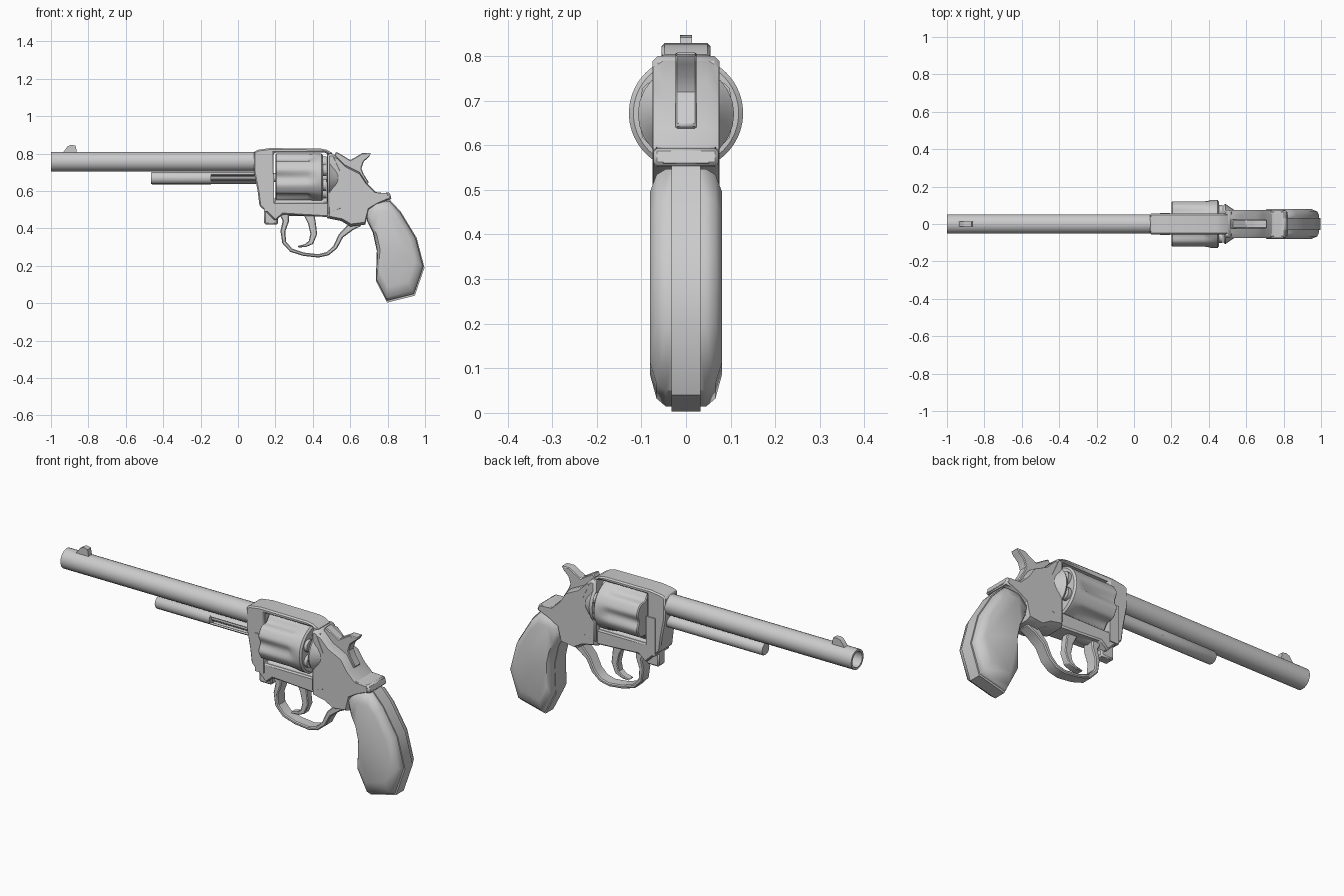
import bpy, bmesh
from math import sin, cos, pi, radians
from mathutils import Vector


def loft(name, rings, angle=35, bevel=0):
    """Skin a list of equal-length point rings and cap both ends."""
    bm = bmesh.new()
    vs = [[bm.verts.new(p) for p in r] for r in rings]
    n = len(rings[0])
    for a, b in zip(vs, vs[1:]):
        for i in range(n):
            j = (i + 1) % n
            bm.faces.new((a[i], a[j], b[j], b[i]))
    bm.faces.new(vs[0])
    bm.faces.new(vs[-1])
    bmesh.ops.recalc_face_normals(bm, faces=bm.faces)
    me = bpy.data.meshes.new(name)
    bm.to_mesh(me)
    bm.free()
    ob = bpy.data.objects.new(name, me)
    bpy.context.collection.objects.link(ob)
    bpy.ops.object.select_all(action='DESELECT')
    ob.select_set(True)
    bpy.context.view_layer.objects.active = ob
    bpy.ops.object.shade_smooth_by_angle(angle=radians(angle))
    if bevel:
        m = ob.modifiers.new("soft_edges", 'BEVEL')
        m.width = bevel
        m.segments = 1
        m.limit_method = 'ANGLE'
        m.angle_limit = radians(40)
    return ob


def plate(name, prof, steps, **kw):
    """Side profile (x, z) carried through (y, scale) steps."""
    cx = sum(p[0] for p in prof) / len(prof)
    cz = sum(p[1] for p in prof) / len(prof)
    return loft(name, [[(cx + (x - cx) * s, y, cz + (z - cz) * s) for x, z in prof]
                       for y, s in steps], **kw)


def flat(name, prof, w, **kw):
    return plate(name, prof, [(-w, 1), (w, 1)], **kw)


def turned(name, steps, y=0, z=0, n=20, **kw):
    """Round part along x from (x, radius) steps."""
    return loft(name, [[(x, y + r * cos(2 * pi * i / n), z + r * sin(2 * pi * i / n))
                        for i in range(n)] for x, r in steps], **kw)


def strip(name, path, w, **kw):
    """Bar following (x, z, thickness) points, half width w in y."""
    rings = []
    for i, (x, z, t) in enumerate(path):
        a, b = path[max(i - 1, 0)], path[min(i + 1, len(path) - 1)]
        d = Vector((b[0] - a[0], b[1] - a[1])).normalized() * t / 2
        rings.append([(x - d.y, -w, z + d.x), (x - d.y, w, z + d.x),
                      (x + d.y, w, z - d.x), (x + d.y, -w, z - d.x)])
    return loft(name, rings, **kw)


# Barrel with open bore, and front sight
turned("barrel", [(0.15, 0.052), (-1, 0.052), (-1, 0.041), (-0.7, 0.041)], z=0.757, n=24)
flat("front_sight", [(-0.945, 0.795), (-0.925, 0.82), (-0.91, 0.84), (-0.89, 0.847),
                     (-0.868, 0.842), (-0.86, 0.795)], 0.014)

# Ejector: closed tube, slotted tube and inner rod
turned("ejector_tube", [(-0.465, 0.03), (-0.46, 0.033), (-0.145, 0.033)], z=0.669, n=16)
arc = [radians(-145 + 290 * i / 12) for i in range(13)]
section = ([(0.033 * cos(a), 0.669 + 0.033 * sin(a)) for a in arc]
           + [(0.024 * cos(a), 0.669 + 0.024 * sin(a)) for a in reversed(arc)])
loft("ejector_slot", [[(x, y, z) for y, z in section] for x in (-0.145, 0.15)])
turned("ejector_rod", [(-0.15, 0.013), (0.2, 0.013)], z=0.669, n=10)

# Frame: collar, top strap, front column and bottom strap
flat("frame_front", [(0.085, 0.70), (0.085, 0.81), (0.105, 0.82), (0.17, 0.829), (0.44, 0.827),
                     (0.475, 0.82), (0.51, 0.80), (0.48, 0.795), (0.47, 0.805), (0.19, 0.805),
                     (0.19, 0.54), (0.49, 0.54), (0.49, 0.46), (0.24, 0.475), (0.20, 0.44),
                     (0.15, 0.49), (0.115, 0.52), (0.105, 0.60)], 0.055, bevel=0.01)
flat("front_plate", [(0.14, 0.49), (0.14, 0.69), (0.192, 0.69), (0.192, 0.49)], 0.06)
flat("front_knob", [(0.14, 0.42), (0.14, 0.5), (0.215, 0.5), (0.215, 0.42)], 0.028, bevel=0.008)
turned("crane", [(0.195, 0.045), (0.2, 0.05), (0.48, 0.05)], z=0.515, n=12)

# Rear frame with chamfered sides
flank = [(0.475, 0.80), (0.52, 0.79), (0.57, 0.74), (0.65, 0.70), (0.69, 0.64), (0.74, 0.592),
         (0.81, 0.588), (0.82, 0.56), (0.75, 0.53), (0.70, 0.50), (0.68, 0.42), (0.60, 0.41),
         (0.55, 0.44), (0.475, 0.455)]
plate("rear_frame", flank, [(-0.074, 0.92), (-0.05, 1), (0.05, 1), (0.074, 0.92)], angle=40)
flat("frame_shoulder", [(0.478, 0.47), (0.478, 0.80), (0.515, 0.80), (0.56, 0.70), (0.56, 0.5)],
     0.075, bevel=0.012)
turned("recoil_shield", [(0.478, 0.1), (0.49, 0.108), (0.505, 0.095), (0.56, 0.06)], z=0.67, n=24)

# Fluted cylinder
CZ, N = 0.672, 72


def drum_ring(x, r, depth):
    pts = []
    for i in range(N):
        a = 2 * pi * i / N
        rr = r - depth * max(0, cos(6 * a) + 0.25) / 1.25
        pts.append((x, rr * cos(a), CZ + rr * sin(a)))
    return pts


loft("cylinder", [drum_ring(*s) for s in ((0.2, 0.122, 0.02), (0.205, 0.128, 0.022),
                                          (0.37, 0.128, 0.022), (0.41, 0.128, 0),
                                          (0.447, 0.128, 0), (0.455, 0.118, 0))])
for k in range(6):
    a = radians(60 * k + 30)
    turned(f"cartridge_rim_{k + 1}", [(0.45, 0.032), (0.472, 0.032)],
           y=0.08 * cos(a), z=CZ + 0.08 * sin(a), n=12)
turned("cylinder_pin", [(0.185, 0.025), (0.49, 0.025)], z=CZ, n=12)

# Hammer with spur
flat("hammer", [(0.515, 0.79), (0.525, 0.81), (0.56, 0.79), (0.60, 0.765), (0.635, 0.785),
                (0.665, 0.803), (0.712, 0.802), (0.70, 0.782), (0.672, 0.757), (0.66, 0.72),
                (0.672, 0.69), (0.70, 0.645), (0.66, 0.61), (0.56, 0.66)], 0.024, bevel=0.004)

# Trigger guard and trigger
strip("trigger_guard", [(0.245, 0.49, 0.06), (0.256, 0.44, 0.034), (0.24, 0.385, 0.026),
                        (0.247, 0.325, 0.022), (0.285, 0.283, 0.02), (0.35, 0.262, 0.018),
                        (0.43, 0.253, 0.018), (0.48, 0.265, 0.02), (0.52, 0.30, 0.024),
                        (0.55, 0.36, 0.028), (0.60, 0.405, 0.04), (0.63, 0.44, 0.08)],
      0.032, bevel=0.005)
strip("trigger", [(0.375, 0.49, 0.06), (0.395, 0.43, 0.042), (0.405, 0.37, 0.036),
                  (0.39, 0.325, 0.028), (0.36, 0.308, 0.016), (0.32, 0.302, 0.008)],
      0.02, bevel=0.004)

# Grip: metal strap between two rounded panels
grip = [(0.68, 0.50), (0.73, 0.55), (0.81, 0.555), (0.87, 0.49), (0.955, 0.35), (0.997, 0.19),
        (0.945, 0.04), (0.797, 0.003), (0.737, 0.12), (0.742, 0.28), (0.72, 0.38), (0.69, 0.44)]
flat("grip_strap", grip, 0.032)
for side, label in ((-1, "right"), (1, "left")):
    plate(f"grip_panel_{label}", grip, [(side * 0.02, 0.965), (side * 0.045, 0.965),
                                        (side * 0.066, 0.91), (side * 0.081, 0.74)], angle=50)

# Tang at the top of the grip
flat("grip_tang", [(0.70, 0.54), (0.72, 0.60), (0.77, 0.585), (0.81, 0.595), (0.822, 0.555)],
     0.073, bevel=0.008)
